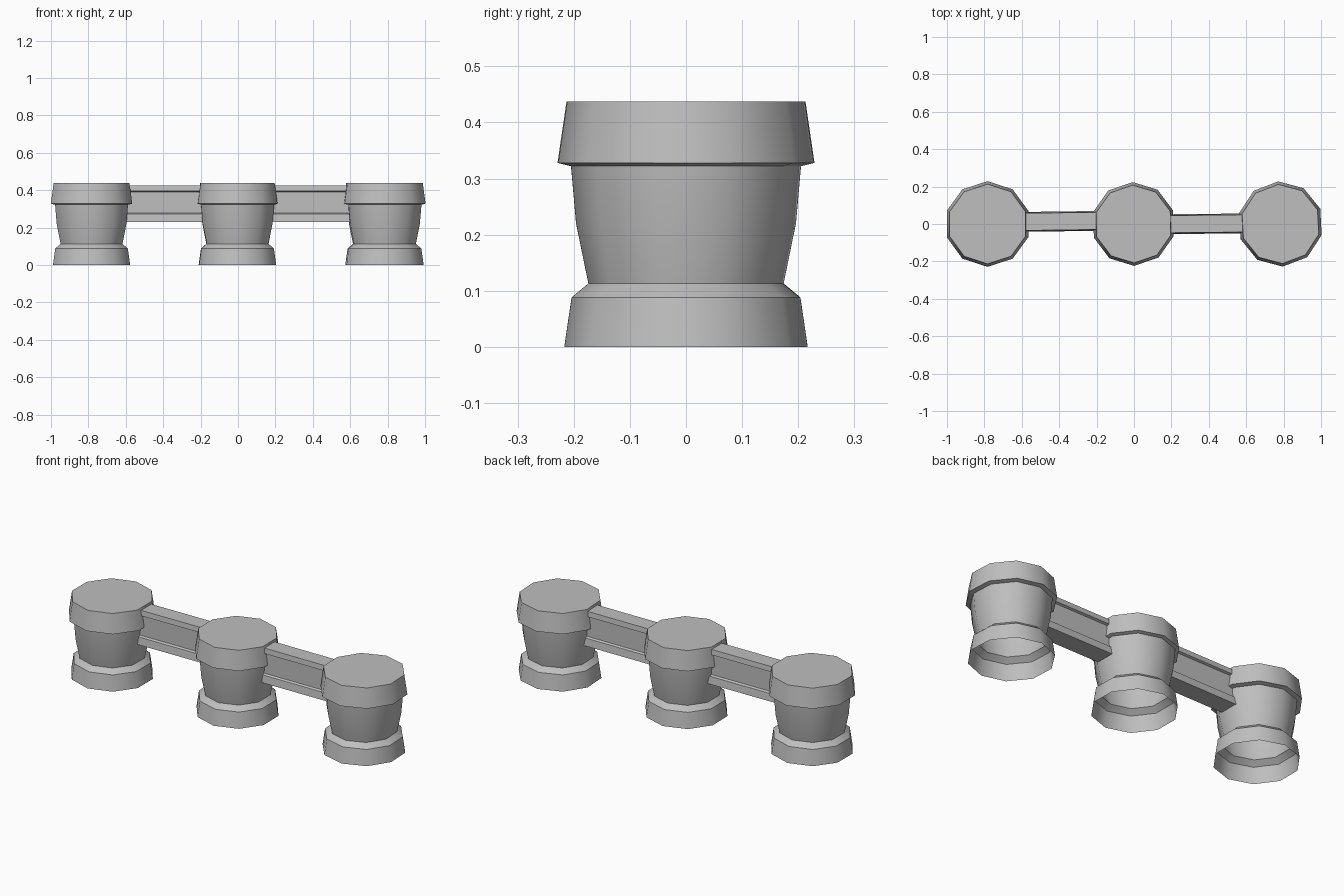
import bpy, bmesh, math
from mathutils import Matrix, Vector

old = bpy.data.objects.get("Cube")
if old:
    bpy.data.objects.remove(old, do_unlink=True)

stone = bpy.data.materials.new("grey stone")
stone.use_nodes = True
GREY = (0.52, 0.52, 0.52, 1)
stone.diffuse_color = GREY
stone.node_tree.nodes["Principled BSDF"].inputs["Base Color"].default_value = GREY

SIDES = 10


def finish(name, bm, matrix, smooth=False):
    mesh = bpy.data.meshes.new(name)
    bm.to_mesh(mesh)
    bm.free()
    mesh.materials.append(stone)
    obj = bpy.data.objects.new(name, mesh)
    obj.matrix_world = matrix
    bpy.context.collection.objects.link(obj)
    if smooth:
        bpy.ops.object.select_all(action="DESELECT")
        obj.select_set(True)
        bpy.context.view_layer.objects.active = obj
        bpy.ops.object.shade_smooth_by_angle(angle=math.radians(38))


def post(name, x, turn, rim):
    """Ten-sided bollard, open underneath, with a flat capped rim."""
    profile = [(0.217, 0), (0.204, 0.088), (0.174, 0.113), (0.196, 0.22),
               (0.205, 0.322), (rim, 0.328), (rim - 0.016, 0.437)]
    bm = bmesh.new()
    rings = []
    for r, z in profile:
        angles = [math.pi / 2 + math.tau * i / SIDES for i in range(SIDES)]
        rings.append([bm.verts.new((r * math.cos(a), r * math.sin(a), z)) for a in angles])
    for low, high in zip(rings, rings[1:]):
        for i in range(SIDES):
            j = (i + 1) % SIDES
            bm.faces.new((low[i], low[j], high[j], high[i]))
    bm.faces.new(rings[-1])
    place = Matrix.Translation((x, 0, 0)) @ Matrix.Rotation(math.radians(turn), 4, "Z")
    finish(name, bm, place, smooth=True)


def rail(name, x, y, yaw):
    """Beam with recessed sides between an upper and a lower flange."""
    half = [(0.053, 0.23), (0.048, 0.272), (0.037, 0.278),
            (0.037, 0.39), (0.049, 0.395), (0.046, 0.424)]
    outline = half + [(-w, z) for w, z in reversed(half)]
    bm = bmesh.new()
    end = bm.faces.new([bm.verts.new((-0.223, w, z)) for w, z in outline])
    extruded = bmesh.ops.extrude_face_region(bm, geom=[end], use_keep_orig=True)
    moved = [g for g in extruded["geom"] if isinstance(g, bmesh.types.BMVert)]
    bmesh.ops.translate(bm, verts=moved, vec=Vector((0.446, 0, 0)))
    bmesh.ops.recalc_face_normals(bm, faces=bm.faces)
    place = Matrix.Translation((x, y, 0)) @ Matrix.Rotation(math.radians(yaw), 4, "Z")
    finish(name, bm, place)


# Three posts, each turned slightly
post("right_post", -0.783, 0, 0.229)
post("middle_post", -0.003, 1, 0.224)
post("left_post", 0.783, 3, 0.228)

# Two connecting rails
rail("right_rail", -0.39, 0.014, 0.8)
rail("left_rail", 0.39, 0.001, 0.6)
